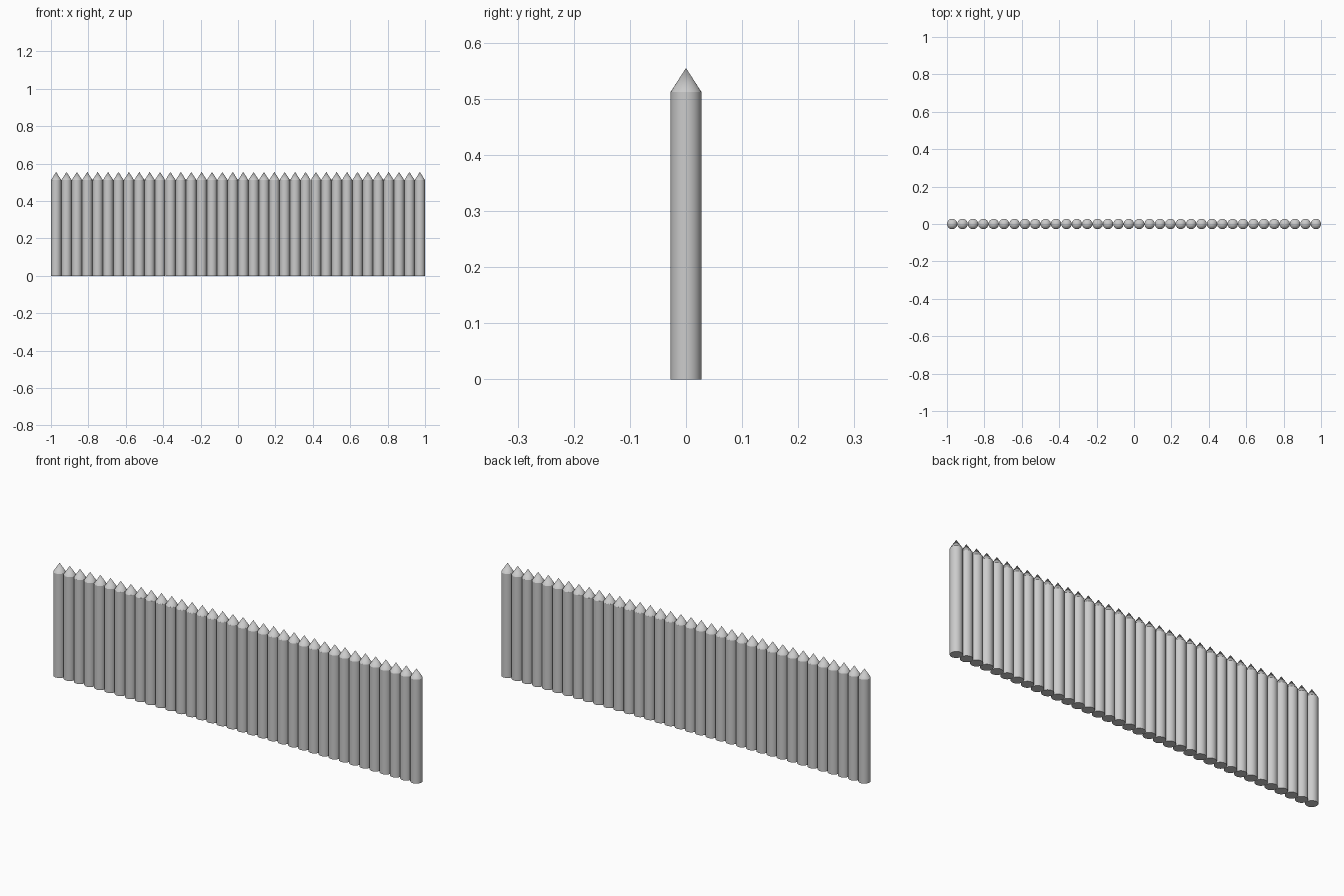
import bpy, bmesh, math
from mathutils import Matrix

if "Cube" in bpy.data.objects:
    bpy.data.objects.remove(bpy.data.objects["Cube"])

COUNT = 36        # number of posts
R = 0.0277        # post radius
SHAFT = 0.512     # top of the round shaft
TIP = 0.555       # top of the point
SIDES = 24
STEP = (2 - 2 * R) / (COUNT - 1)


def post_mesh():
    # one sharpened log: a closed cylinder whose top ring fans to a tip
    bm = bmesh.new()
    bmesh.ops.create_cone(bm, cap_ends=True, segments=SIDES, radius1=R,
                          radius2=R, depth=SHAFT,
                          matrix=Matrix.Translation((0, 0, SHAFT / 2)))
    top = max(bm.faces, key=lambda f: f.calc_center_median().z)
    tip = bmesh.ops.poke(bm, faces=[top])["verts"][0]
    tip.co.z = TIP
    mesh = bpy.data.meshes.new("post")
    bm.to_mesh(mesh)
    bm.free()
    return mesh


# row of touching posts
mesh = post_mesh()
for i in range(COUNT):
    post = bpy.data.objects.new(f"post_{i + 1:02d}", mesh)
    post.location.x = -1 + R + i * STEP
    bpy.context.collection.objects.link(post)

# smooth sides with a crisp shoulder and base (mesh is shared by all posts)
bpy.context.view_layer.objects.active = post
post.select_set(True)
bpy.ops.object.shade_smooth_by_angle(angle=math.radians(30))
